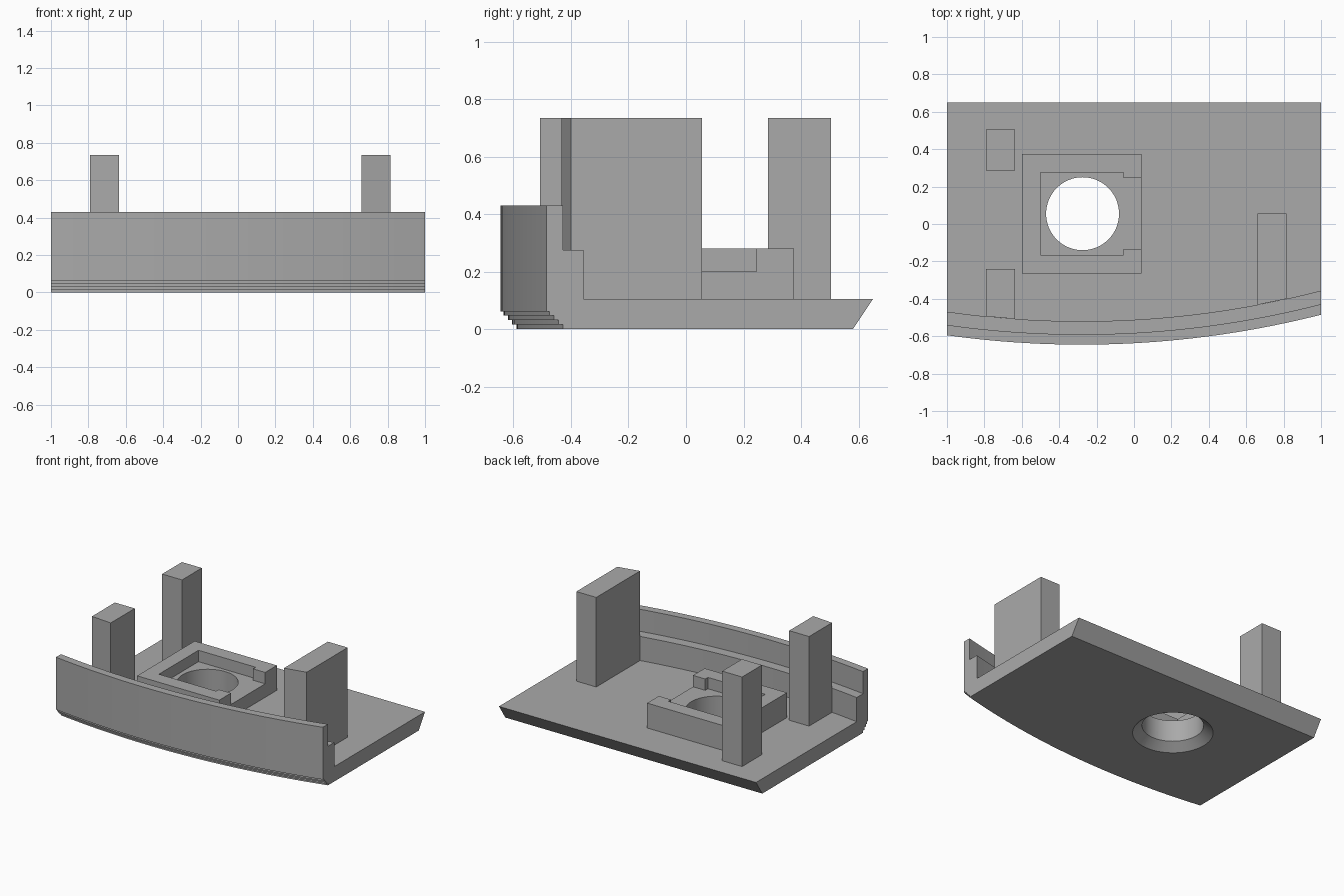
import bpy
import math

cube = bpy.data.objects.get("Cube")
if cube:
    bpy.data.objects.remove(cube, do_unlink=True)

grey = bpy.data.materials.new("plain_grey")
grey.use_nodes = True
colour = (0.4, 0.4, 0.4, 1)
grey.diffuse_color = colour
grey.node_tree.nodes["Principled BSDF"].inputs["Base Color"].default_value = colour

ARC_X, ARC_Y, ARC_R = -0.28, -0.645, 5.2
HOLE_X, HOLE_Y, HOLE_R = -0.275, 0.055, 0.195
FLOOR, POST_TOP = 0.105, 0.735
LEDGE = 0.125


def front_y(x, inset=0):
    """Curved front edge, moved back by inset."""
    r = ARC_R - inset
    return ARC_Y + ARC_R - math.sqrt(r * r - (x - ARC_X) ** 2)


def loft(name, rings):
    """Join equal closed rings of points and cap both ends."""
    n = len(rings[0])
    verts = [p for ring in rings for p in ring]
    faces = [tuple(range(n))[::-1], tuple(range(len(verts) - n, len(verts)))]
    for k in range(len(rings) - 1):
        for i in range(n):
            j = (i + 1) % n
            faces.append((k * n + i, k * n + j, (k + 1) * n + j, (k + 1) * n + i))
    mesh = bpy.data.meshes.new(name)
    mesh.from_pydata(verts, [], faces)
    mesh.materials.append(grey)
    obj = bpy.data.objects.new(name, mesh)
    bpy.context.collection.objects.link(obj)
    activate(obj)
    bpy.ops.object.mode_set(mode='EDIT')
    bpy.ops.mesh.select_all(action='SELECT')
    bpy.ops.mesh.normals_make_consistent(inside=False)
    bpy.ops.object.mode_set(mode='OBJECT')
    return obj


def activate(obj):
    bpy.ops.object.select_all(action='DESELECT')
    obj.select_set(True)
    bpy.context.view_layer.objects.active = obj


def prism(name, outline, z0, z1):
    return loft(name, [[(x, y, z) for x, y in outline] for z in (z0, z1)])


def cut(obj, cutter):
    activate(obj)
    mod = obj.modifiers.new("cut", 'BOOLEAN')
    mod.operation = 'DIFFERENCE'
    mod.solver = 'EXACT'
    mod.object = cutter
    bpy.ops.object.modifier_apply(modifier=mod.name)


# Base plate with curved front wall, inner ledge and stepped lower edge
steps = [(0.055, 0, 0.016), (0.04, 0.016, 0.032), (0.025, 0.032, 0.047), (0.01, 0.047, 0.062)]
section = [(inset, z) for inset, low, high in steps for z in (low, high)]
section += [(0, 0.062), (0, 0.43), (0.055, 0.43), (0.055, 0.275), (LEDGE, 0.275), (LEDGE, FLOOR)]
rings = []
SEGMENTS = 32
for k in range(SEGMENTS + 1):
    x = -1 + 2 * k / SEGMENTS
    ring = [(x, front_y(x, inset), z) for inset, z in section]
    rings.append(ring + [(x, 0.65, FLOOR), (x, 0.58, 0)])
base = loft("base_and_front_wall", rings)

# Square socket with a stepped pocket open on its left side
socket = prism("socket", [(-0.6, -0.265), (0.04, -0.265), (0.04, 0.375), (-0.6, 0.375)], FLOOR, 0.28)
pocket = prism("pocket_cutter", [(-0.5, -0.165), (-0.055, -0.165), (-0.055, -0.135),
                                 (0.1, -0.135), (0.1, 0.245), (-0.055, 0.245),
                                 (-0.055, 0.275), (-0.5, 0.275)], 0.2, 0.4)

# Round through hole, flared underneath
SIDES = 64
turns = [2 * math.pi * i / SIDES for i in range(SIDES)]
hole = loft("hole_cutter", [[(HOLE_X + r * math.cos(a), HOLE_Y + r * math.sin(a), z) for a in turns]
                            for r, z in ((0.315, -0.05), (HOLE_R, 0.05), (HOLE_R, 0.5))])
cut(socket, pocket)
cut(socket, hole)
cut(base, hole)
for cutter in (pocket, hole):
    bpy.data.objects.remove(cutter, do_unlink=True)

# Upright posts; the front two follow the curve of the ledge
for name, x0, x1, front, back in (("right_back_post", -0.79, -0.635, 0.285, 0.505),
                                  ("right_front_post", -0.79, -0.635, None, -0.24),
                                  ("left_post", 0.66, 0.815, None, 0.055)):
    y0, y1 = (front, front) if front is not None else (front_y(x0, LEDGE), front_y(x1, LEDGE))
    prism(name, [(x0, y0), (x1, y1), (x1, back), (x0, back)], FLOOR, POST_TOP)

# Smooth the arc and bore, keep the corners crisp
for obj in (base, socket):
    activate(obj)
    bpy.ops.object.shade_smooth_by_angle(angle=math.radians(20))
